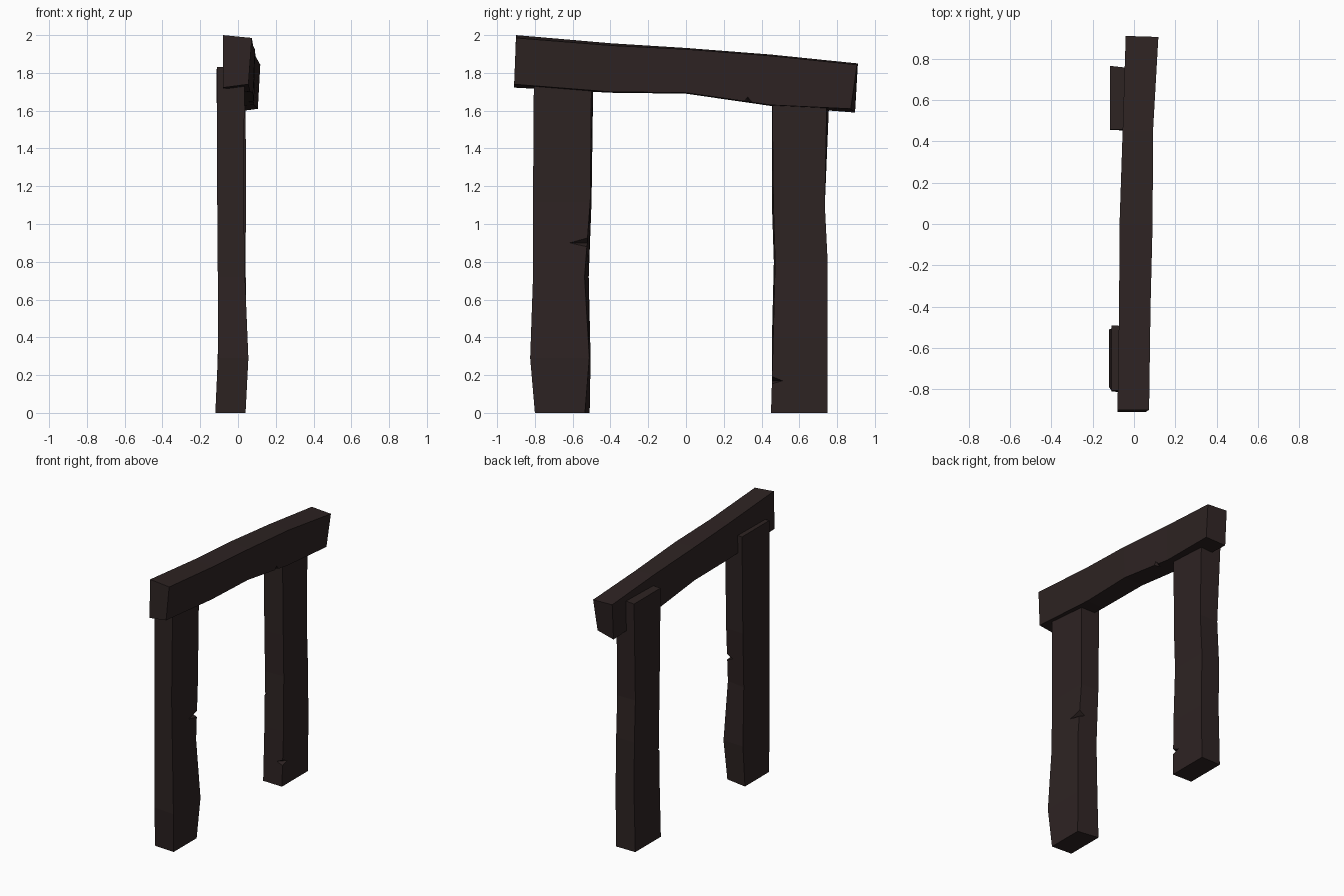
import bpy, bmesh

# single dark timber colour
wood = bpy.data.materials.new("dark_timber")
wood.diffuse_color = (0.027, 0.017, 0.0165, 1)


def mesh_object(name, bm):
    bmesh.ops.recalc_face_normals(bm, faces=bm.faces)
    me = bpy.data.meshes.new(name)
    bm.to_mesh(me)
    bm.free()
    me.materials.append(wood)
    ob = bpy.data.objects.new(name, me)
    bpy.context.collection.objects.link(ob)
    return ob


def loft(name, rings):
    """Hewn timber: bridge a row of four-cornered rings and cap both ends."""
    bm = bmesh.new()
    rows = [[bm.verts.new(p) for p in ring] for ring in rings]
    for a, b in zip(rows, rows[1:]):
        for i in range(4):
            j = (i + 1) % 4
            bm.faces.new((a[i], a[j], b[j], b[i]))
    bm.faces.new(rows[0])
    bm.faces.new(rows[-1])
    return mesh_object(name, bm)


def chip(ob, *points):
    """Cut a small four-cornered splinter out of an edge."""
    bm = bmesh.new()
    bmesh.ops.convex_hull(bm, input=[bm.verts.new(p) for p in points])
    cutter = mesh_object("chip_cutter", bm)
    cutter.hide_render = True
    mod = ob.modifiers.new("chip", 'BOOLEAN')
    mod.operation = 'DIFFERENCE'
    mod.solver = 'EXACT'
    mod.object = cutter
    bpy.context.view_layer.objects.active = ob
    bpy.ops.object.modifier_apply(modifier=mod.name)
    bpy.data.objects.remove(cutter)


def post(name, rows):
    # row: z, x back, x front, y range on back face, y range on front face
    return loft(name, [[(xb, yb0, z), (xf, yf0, z), (xf, yf1, z), (xb, yb1, z)]
                       for z, xb, xf, yb0, yb1, yf0, yf1 in rows])


# tall post on the -y side
left = post("left_post", [
    (0.00, -0.12, 0.04, -0.79, -0.51, -0.80, -0.535),
    (0.29, -0.107, 0.055, -0.81, -0.505, -0.825, -0.512),
    (0.72, -0.107, 0.037, -0.81, -0.515, -0.81, -0.537),
    (1.12, -0.11, 0.03, -0.81, -0.50, -0.81, -0.507),
    (1.83, -0.11, 0.035, -0.805, -0.49, -0.805, -0.50)])
chip(left, (0.05, -0.65, 0.90), (-0.025, -0.49, 0.90),
     (0.05, -0.49, 0.945), (0.05, -0.49, 0.865))

# tall post on the +y side
right = post("right_post", [
    (0.00, -0.115, 0.04, 0.455, 0.75, 0.45, 0.75),
    (0.40, -0.105, 0.045, 0.455, 0.75, 0.462, 0.75),
    (0.80, -0.107, 0.04, 0.465, 0.75, 0.472, 0.75),
    (1.10, -0.105, 0.042, 0.455, 0.735, 0.463, 0.735),
    (1.82, -0.115, 0.04, 0.458, 0.765, 0.455, 0.748)])
chip(right, (0.055, 0.525, 0.17), (-0.02, 0.44, 0.17),
     (0.055, 0.44, 0.205), (0.055, 0.44, 0.145))
chip(right, (-0.12, 0.50, 0.64), (-0.08, 0.45, 0.64),
     (-0.12, 0.45, 0.66), (-0.12, 0.45, 0.62))

# sagging lintel beam, corners: back bottom, front bottom, front top, back top
beam = loft("lintel_beam", [
    [(-0.08, -0.91, 1.722), (0.055, -0.91, 1.74), (0.073, -0.90, 1.985), (-0.08, -0.90, 2.0)],
    [(-0.072, -0.40, 1.695), (0.065, -0.40, 1.70), (0.08, -0.40, 1.945), (-0.072, -0.40, 1.957)],
    [(-0.07, 0.00, 1.69), (0.08, 0.00, 1.695), (0.09, 0.00, 1.925), (-0.07, 0.00, 1.932)],
    [(-0.055, 0.45, 1.625), (0.085, 0.45, 1.63), (0.092, 0.45, 1.89), (-0.055, 0.45, 1.897)],
    [(-0.04, 0.895, 1.59), (0.105, 0.872, 1.61), (0.118, 0.905, 1.843), (-0.04, 0.91, 1.85)]])
chip(beam, (0.10, 0.325, 1.685), (0.03, 0.33, 1.63),
     (0.10, 0.28, 1.63), (0.10, 0.375, 1.63))
